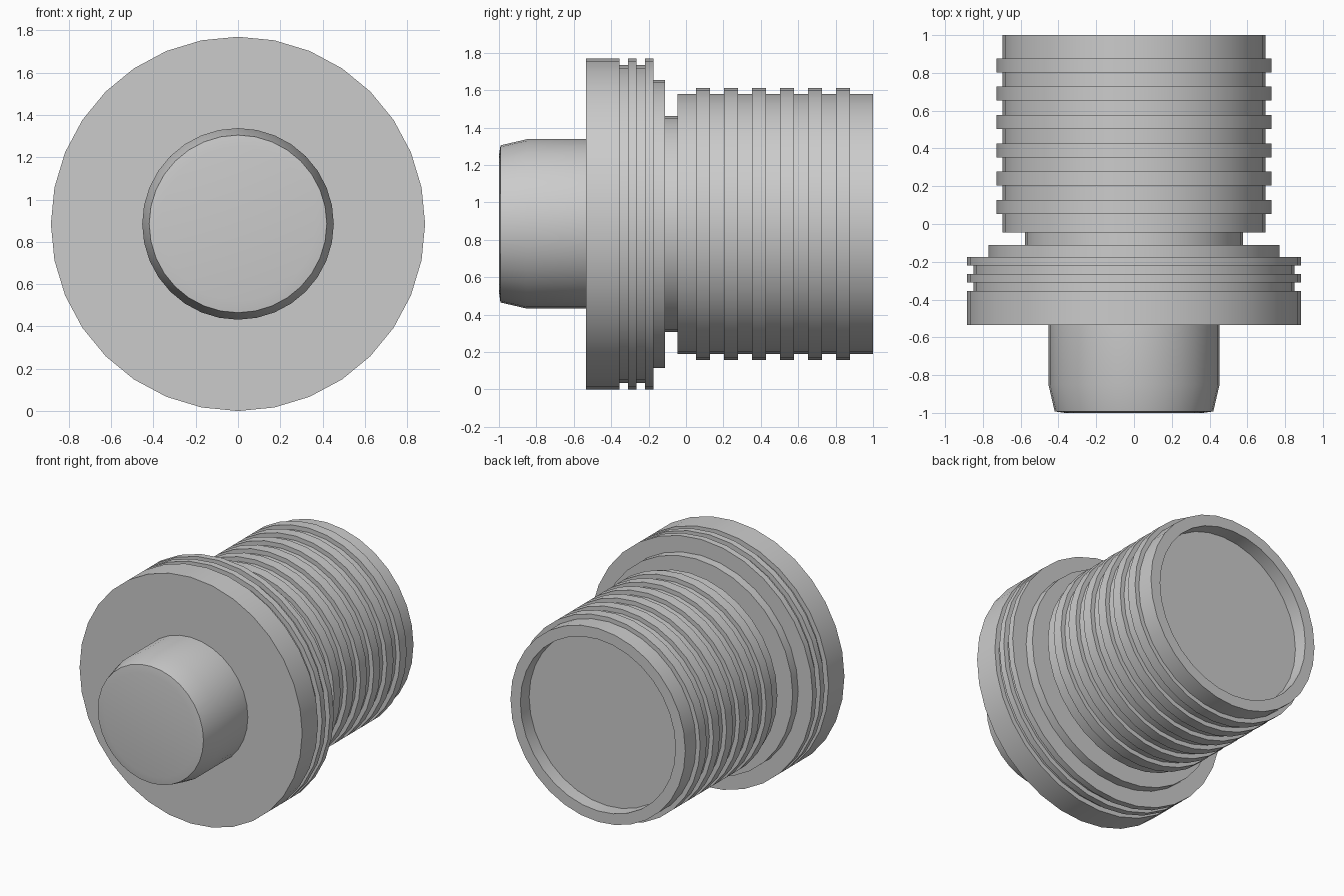
import bpy
import bmesh
from math import cos, sin, pi, radians

if "Cube" in bpy.data.objects:
    bpy.data.objects.remove(bpy.data.objects["Cube"])

SIDES = 32
AXIS_Z = 0.885


def lathe(name, profile, cap_front=False, cap_back=False):
    """Revolve (radius, y) points, listed front to back, about the y axis."""
    bm = bmesh.new()
    loops = []
    for r, y in profile:
        loops.append([bm.verts.new((r * cos(2 * pi * i / SIDES), y,
                                    r * sin(2 * pi * i / SIDES)))
                      for i in range(SIDES)])
    for a, b in zip(loops, loops[1:]):
        for i in range(SIDES):
            j = (i + 1) % SIDES
            bm.faces.new((a[i], b[i], b[j], a[j]))
    if cap_front:
        bm.faces.new(loops[0])
    if cap_back:
        bm.faces.new(loops[-1][::-1])
    mesh = bpy.data.meshes.new(name)
    bm.to_mesh(mesh)
    bm.free()
    obj = bpy.data.objects.new(name, mesh)
    obj.location.z = AXIS_Z
    bpy.context.collection.objects.link(obj)
    bpy.ops.object.select_all(action='DESELECT')
    obj.select_set(True)
    bpy.context.view_layer.objects.active = obj
    bpy.ops.object.shade_smooth_by_angle(angle=radians(30))
    return obj


def raised_bands(base, raised, starts, width):
    """Square ridges standing on a cylinder of the base radius."""
    points = []
    for y in starts:
        points += [(base, y), (raised, y), (raised, y + width), (base, y + width)]
    return points


# Front spigot with tapered end
lathe("front_spigot", [(0.365, -1.0), (0.42, -0.992), (0.453, -0.85),
                       (0.453, -0.535)], cap_front=True)

# Stepped flange with two thin fins
lathe("flange", [(0.453, -0.535), (0.885, -0.535), (0.885, -0.355), (0.85, -0.355)]
      + raised_bands(0.85, 0.885, [-0.31], 0.045)
      + [(0.85, -0.22), (0.885, -0.22), (0.885, -0.175), (0.77, -0.175),
         (0.77, -0.112), (0.577, -0.112)])

# Narrow neck between flange and sleeve
lathe("neck", [(0.577, -0.112), (0.577, -0.045)])

# Ribbed sleeve with recessed back end
lathe("ribbed_sleeve", [(0.577, -0.045), (0.695, -0.045)]
      + raised_bands(0.695, 0.727, [0.053 + 0.15 * i for i in range(6)], 0.074)
      + [(0.695, 1.0), (0.617, 1.0), (0.617, 0.9)], cap_back=True)
